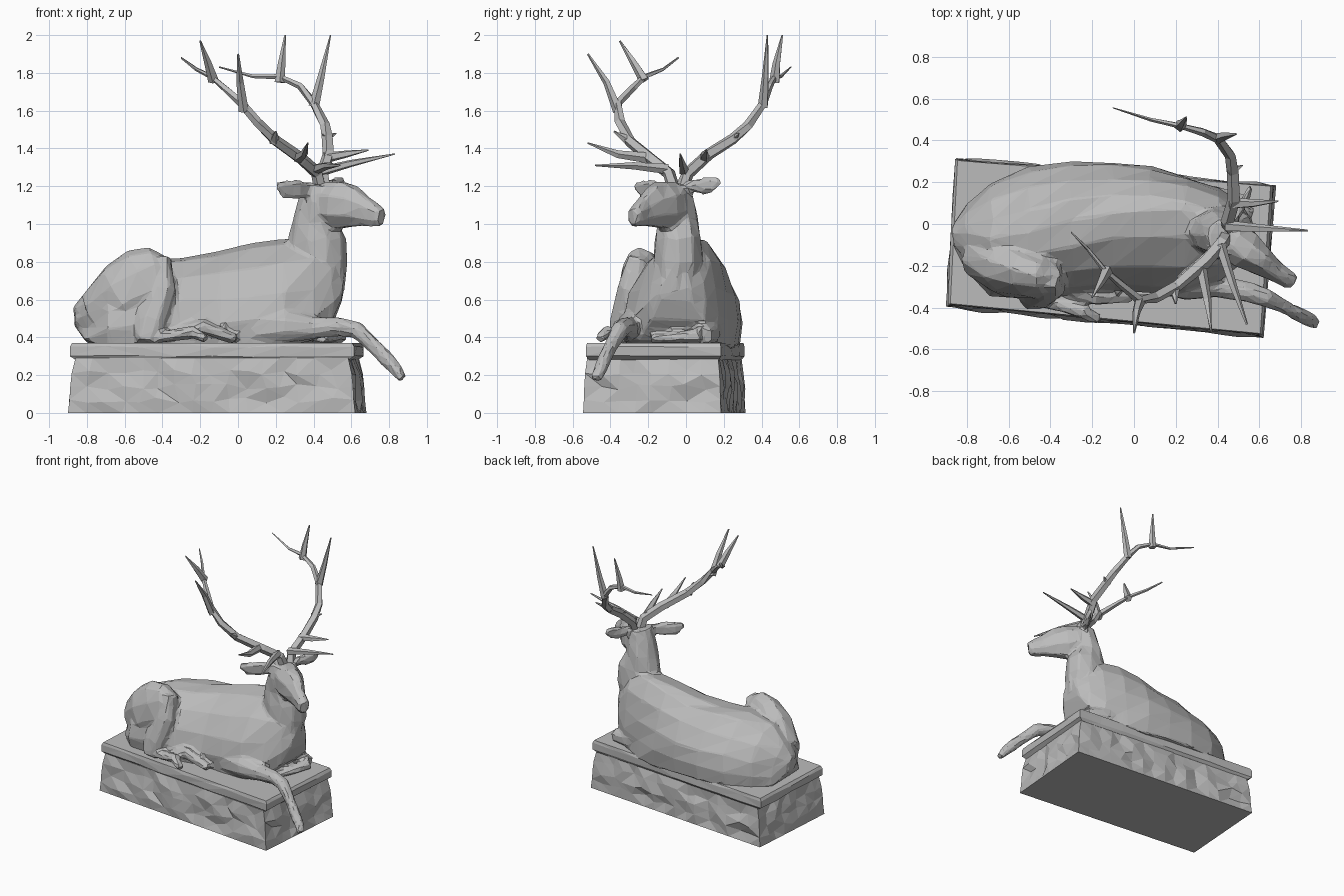
import bpy, bmesh, random
from math import cos, sin, tau
from mathutils import Vector

random.seed(4)
cube = bpy.data.objects.get("Cube")
if cube:
    bpy.data.objects.remove(cube, do_unlink=True)

# One stone colour for everything
stone = bpy.data.materials.new("grey_stone")
stone.use_nodes = True
stone.diffuse_color = (0.5, 0.5, 0.5, 1)
stone.node_tree.nodes["Principled BSDF"].inputs["Base Color"].default_value = (0.5, 0.5, 0.5, 1)


def rough(amount):
    """Small random offset that gives the hand-carved facets."""
    return Vector([random.uniform(-amount, amount) for axis in range(3)])


def loft(bm, rings):
    """Skin a list of equal-length point rings and cap both ends."""
    loops = [[bm.verts.new(point) for point in ring] for ring in rings]
    count = len(loops[0])
    for low, high in zip(loops, loops[1:]):
        for i in range(count):
            j = (i + 1) % count
            bm.faces.new((low[i], low[j], high[j], high[i]))
    bm.faces.new(loops[0])
    bm.faces.new(loops[-1])


def tube(bm, stations, sides=8, jitter=0.005):
    """Elliptical tube; each station is x, y, z, half width, half height."""
    centres = [Vector(station[:3]) for station in stations]
    whole = (centres[-1] - centres[0]).normalized()
    up = Vector((1, 0, 0)) if abs(whole.z) > 0.8 else Vector((0, 0, 1))
    rings = []
    for i, station in enumerate(stations):
        ahead = centres[min(i + 1, len(centres) - 1)]
        behind = centres[max(i - 1, 0)]
        along = (ahead - behind).normalized()
        side = along.cross(up).normalized()
        normal = side.cross(along)
        width, height = station[3:]
        ring = []
        for k in range(sides):
            angle = tau * (k + 0.5) / sides
            offset = side * width * cos(angle) + normal * height * sin(angle)
            ring.append(centres[i] + offset + rough(jitter))
        rings.append(ring)
    loft(bm, rings)


def spike(bm, points, thick, thin):
    """Round branch through the points that tapers mostly near its tip."""
    last = len(points) - 1
    stations = []
    for i, point in enumerate(points):
        radius = thick + (thin - thick) * (i / last) ** 1.5
        stations.append((*point, radius, radius))
    tube(bm, stations, sides=5, jitter=0.002)


def finish(bm, name):
    bmesh.ops.recalc_face_normals(bm, faces=bm.faces)
    mesh = bpy.data.meshes.new(name)
    bm.to_mesh(mesh)
    bm.free()
    mesh.materials.append(stone)
    obj = bpy.data.objects.new(name, mesh)
    bpy.context.collection.objects.link(obj)
    return obj


def block(name, corners, levels, cuts, jitter):
    """Four-cornered block; levels are height and scale, inner points are roughened."""
    bm = bmesh.new()
    corners = [Vector((x, y, 0)) for x, y in corners]
    middle = sum(corners, Vector()) / len(corners)
    rings = []
    for level, (height, scale) in enumerate(levels):
        edge_level = level in (0, len(levels) - 1)
        ring = []
        for a, b in zip(corners, corners[1:] + corners[:1]):
            steps = cuts if (b - a).length > 1 else cuts // 2
            for k in range(steps):
                point = middle + (a.lerp(b, k / steps) - middle) * scale
                point.z = height
                if k and not edge_level:
                    point += rough(jitter)
                ring.append(point)
        rings.append(ring)
    loft(bm, rings)
    walls = [face for face in bm.faces if len(face.verts) == 4]
    bmesh.ops.triangulate(bm, faces=walls)
    return finish(bm, name)


# Plinth: rough-hewn base and moulded top slab
block("plinth_base", [(-.85, .315), (.68, .185), (.62, -.545), (-.9, -.395)],
      [(0, 1), (.07, .99), (.14, .985), (.21, .975), (.29, .95)], 16, 0.018)
block("plinth_slab", [(-.855, .31), (.665, .185), (.615, -.53), (-.89, -.385)],
      [(.28, .96), (.3, 1), (.35, 1), (.37, .985)], 8, 0.004)

# Animal: overlapping volumes fused into one carved skin
bm = bmesh.new()

# Torso sections: x, right edge, left edge, spine y, belly height, back height
torso = [
    (-.865, -.10, .0, -.05, .46, .57),
    (-.8, -.22, .09, -.05, .38, .65),
    (-.68, -.34, .19, -.06, .35, .75),
    (-.5, -.36, .27, -.04, .35, .81),
    (-.3, -.33, .29, .02, .35, .83),
    (-.1, -.31, .29, .06, .35, .85),
    (.08, -.32, .27, .07, .35, .905),
    (.25, -.32, .23, .06, .35, .93),
    (.4, -.27, .17, 0, .38, .93),
    (.5, -.2, .1, -.04, .49, .87),
    (.56, -.13, .03, -.05, .6, .79),
]
flank = [(.35, .95), (.7, .76), (.93, .5), (1, .25), (.95, 0)]
rings = []
for x, right, left, spine, belly, back in torso:
    outline = [(spine, back)]
    outline += [(spine + (left - spine) * a, belly + (back - belly) * b) for a, b in flank]
    outline += [(spine + (right - spine) * a, belly + (back - belly) * b) for a, b in reversed(flank)]
    rings.append([Vector((x, y, z)) + rough(0.011) for y, z in outline])
loft(bm, rings)

# Neck and chest
tube(bm, [(.38, -.06, .54, .09, .1), (.41, -.05, .66, .13, .15), (.42, -.04, .8, .14, .17),
          (.42, -.04, .92, .125, .155), (.41, -.05, 1.02, .11, .12),
          (.42, -.06, 1.12, .1, .1), (.44, -.06, 1.21, .08, .09)], 10, 0.009)
# Head, turned towards its right
tube(bm, [(.38, -.01, 1.14, .06, .06), (.46, -.07, 1.115, .095, .12), (.53, -.12, 1.1, .1, .135),
          (.6, -.17, 1.09, .08, .12), (.67, -.22, 1.065, .055, .085),
          (.735, -.265, 1.04, .048, .06), (.76, -.285, 1.035, .038, .045)])
# Ears
tube(bm, [(.42, -.08, 1.19, .02, .025), (.32, -.18, 1.18, .022, .06),
          (.25, -.23, 1.18, .02, .055), (.205, -.265, 1.21, .012, .025)], 6)
tube(bm, [(.46, -.01, 1.2, .02, .025), (.51, .08, 1.2, .022, .045),
          (.54, .14, 1.21, .018, .045), (.56, .18, 1.23, .01, .02)], 6)
# Raised right haunch, shin and folded foot
tube(bm, [(-.74, -.14, .52, .12, .14), (-.6, -.21, .62, .14, .19),
          (-.48, -.24, .7, .12, .19), (-.41, -.25, .75, .09, .14), (-.36, -.25, .76, .05, .07)], 10)
tube(bm, [(-.4, -.25, .82, .06, .05), (-.4, -.3, .66, .07, .075),
          (-.46, -.35, .48, .055, .08), (-.49, -.37, .38, .04, .06)])
tube(bm, [(-.54, -.35, .4, .035, .04), (-.36, -.38, .41, .04, .035),
          (-.24, -.42, .43, .035, .035), (-.17, -.46, .39, .03, .025)], 6)
# Left hind foot tucked under the belly
tube(bm, [(-.36, -.28, .42, .05, .05), (-.18, -.35, .46, .04, .045), (-.01, -.34, .39, .035, .03)], 6)
# Right foreleg hanging over the edge
tube(bm, [(.08, -.26, .45, .07, .1), (.26, -.29, .46, .08, .09), (.4, -.3, .45, .055, .06),
          (.54, -.325, .455, .05, .048), (.63, -.35, .44, .045, .048), (.73, -.4, .345, .035, .04),
          (.78, -.43, .29, .035, .045), (.84, -.455, .22, .035, .035), (.87, -.475, .18, .03, .025)])
# Left foreleg folded beneath the chest
tube(bm, [(.2, .13, .46, .08, .1), (.4, .11, .43, .07, .07), (.53, .09, .41, .05, .05)])
tube(bm, [(.54, .08, .41, .04, .045), (.5, -.04, .4, .04, .035), (.44, -.18, .39, .03, .025)], 6)

animal = finish(bm, "reclining_stag")
remesh = animal.modifiers.new("fuse", "REMESH")
remesh.mode = "VOXEL"
remesh.voxel_size = 0.015
facets = animal.modifiers.new("facets", "DECIMATE")
facets.ratio = 0.06

# Left antler
bm = bmesh.new()
spike(bm, [(.46, -.03, 1.17), (.45, .01, 1.27), (.48, .12, 1.37), (.475, .25, 1.45), (.46, .33, 1.52),
           (.4, .41, 1.64), (.33, .44, 1.73), (.22, .47, 1.78), (.08, .5, 1.78), (-.1, .555, 1.83)], .036, .004)
for tine in (
    [(.4, .41, 1.62), (.44, .42, 1.78), (.49, .43, 2)],
    [(.22, .47, 1.75), (.23, .48, 1.85), (.25, .51, 2)],
    [(.46, .25, 1.45), (.52, .28, 1.48)],
    [(.46, .1, 1.35), (.57, .1, 1.37), (.69, .11, 1.39)],
    [(.44, -.01, 1.28), (.6, -.02, 1.32), (.83, -.03, 1.37)],
):
    spike(bm, tine, .029, .004)
finish(bm, "left_antler")

# Right antler
bm = bmesh.new()
spike(bm, [(.44, -.06, 1.17), (.42, -.09, 1.27), (.34, -.18, 1.34), (.2, -.3, 1.44), (.1, -.35, 1.54),
           (.02, -.36, 1.64), (-.07, -.28, 1.72), (-.14, -.22, 1.78), (-.22, -.12, 1.82), (-.3, -.04, 1.88)],
      .036, .004)
for tine in (
    [(.03, -.36, 1.6), (.01, -.42, 1.75), (0, -.52, 1.9)],
    [(-.13, -.22, 1.76), (-.16, -.28, 1.86), (-.2, -.35, 1.97)],
    [(.19, -.3, 1.44), (.2, -.38, 1.49)],
    [(.32, -.2, 1.35), (.35, -.36, 1.37), (.37, -.52, 1.43)],
    [(.41, -.1, 1.29), (.47, -.28, 1.31), (.54, -.48, 1.31)],
):
    spike(bm, tine, .029, .004)
finish(bm, "right_antler")
